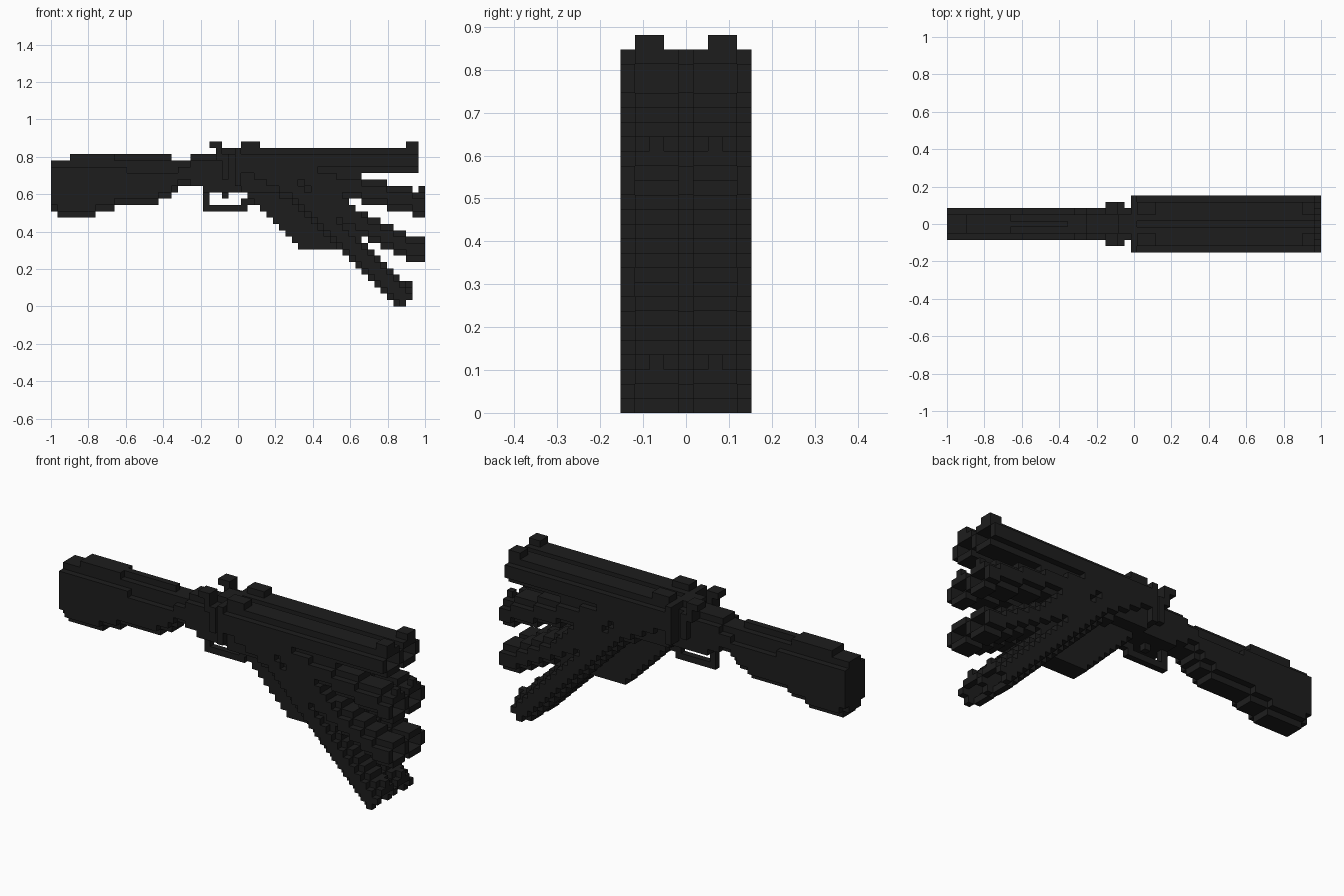
import bpy, bmesh, math

cube = bpy.data.objects.get("Cube")
if cube:
    bpy.data.objects.remove(cube, do_unlink=True)

V = 2 / 59  # block size: 59 long, 9 wide, 26 high

mat = bpy.data.materials.new("charcoal black")
mat.use_nodes = True
COLOUR = (0.0125, 0.0125, 0.0125, 1)
mat.diffuse_color = COLOUR
bsdf = mat.node_tree.nodes["Principled BSDF"]
bsdf.inputs["Base Color"].default_value = COLOUR
bsdf.inputs["Roughness"].default_value = 0.9


def box(i0, i1, j0, j1, k0, k1):
    """Blocks in an inclusive range along x, y and z."""
    return {(i, j, k) for i in range(i0, i1 + 1)
            for j in range(j0, j1 + 1) for k in range(k0, k1 + 1)}


def both(cells):
    """Mirror blocks across the centre plane."""
    return cells | {(i, -j, k) for i, j, k in cells}


def build(name, cells):
    """Make the outer skin of a set of blocks, with flat areas merged."""
    bm = bmesh.new()
    verts = {}

    def vert(p):
        if p not in verts:
            verts[p] = bm.verts.new((-1 + p[0] * V, (p[1] - 0.5) * V, p[2] * V))
        return verts[p]

    for c in sorted(cells):
        for axis in range(3):
            for side in (0, 1):
                n = list(c)
                n[axis] += 1 if side else -1
                if tuple(n) in cells:
                    continue
                u, w = (axis + 1) % 3, (axis + 2) % 3
                ring = []
                for du, dw in ((0, 0), (1, 0), (1, 1), (0, 1)):
                    p = list(c)
                    p[axis] += side
                    p[u] += du
                    p[w] += dw
                    ring.append(vert(tuple(p)))
                bm.faces.new(ring if side else ring[::-1])
    bmesh.ops.dissolve_limit(bm, angle_limit=math.radians(1),
                             verts=bm.verts[:], edges=bm.edges[:])
    mesh = bpy.data.meshes.new(name)
    bm.to_mesh(mesh)
    bm.free()
    mesh.materials.append(mat)
    obj = bpy.data.objects.new(name, mesh)
    bpy.context.collection.objects.link(obj)


def barrel_pair(i0, i1, base, height, bore=6):
    """Two rounded barrels side by side, stepping down along x, open at the end."""
    cells = set()
    for i in range(i0, i1 + 1):
        b = base(i)
        cells |= both(box(i, i, 1, 3, b, b + height - 1))
        cells |= box(i, i, -4, 4, b + 1, b + height - 2)
        if i > i1 - bore:
            cells -= both(box(i, i, 1, 3, b + 1, b + height - 2))
    return cells


# Fanned barrels, each pair steeper than the one above
build("top_barrels", barrel_pair(30, 57, lambda i: 21, 4))
build("second_barrels",
      barrel_pair(30, 58, lambda i: 14 + max(0, math.ceil((56.5 - i) / 4)), 4))
build("third_barrels",
      barrel_pair(30, 58, lambda i: 7 + max(0, math.ceil((55.5 - i) / 2)), 4))
lowest = barrel_pair(34, 56, lambda i: 54 - i, 5)
build("lowest_barrels", {c for c in lowest if c[2] >= (1 if c[0] == 56 else 0)})

# Sights on the barrels
build("rear_sights", both(box(30, 32, 2, 3, 25, 25)))
build("front_sights", both(box(56, 57, 2, 3, 25, 25)))
build("second_sights", both(box(58, 58, 2, 2, 18, 18)))
build("lowest_sights", both(box(56, 56, 2, 2, 3, 3)))

# Breech plate and block where the barrels meet
build("breech_plate", box(29, 29, -4, 4, 19, 24))
build("breech_block", box(30, 41, -3, 3, 20, 21) | box(30, 34, -3, 3, 18, 20))

# Web filling the roots of the fan, cut parallel to the lowest barrels
web = set()
for k in range(14, 23):
    web |= box(59 - k, 62 - k, -4, 4, k, k)
build("barrel_web", web)

# Fore-end below the lowest barrels
fore = set()
for i in range(30, 46):
    fore |= box(i, i, -1, 1, max(9, 48 - i), min(22, 56 - i))
build("fore_end", fore)

# Receiver with rounded upper edge
build("receiver", box(22, 28, -2, 2, 19, 22) | box(24, 31, -2, 2, 18, 18)
      | box(22, 25, -1, 1, 23, 23) | box(26, 28, -2, 2, 23, 23)
      | box(27, 28, -1, 1, 24, 24))

# Hammers with swept spurs
build("hammers", both(box(27, 27, 3, 3, 20, 22) | box(26, 27, 2, 3, 23, 23)
                      | box(26, 26, 2, 3, 24, 24) | box(25, 26, 2, 3, 25, 25)))

# Trigger and guard
build("trigger", box(27, 27, 0, 0, 17, 17))
build("trigger_guard", box(24, 30, 0, 0, 15, 15) | box(24, 24, 0, 0, 16, 17)
      | box(30, 31, 0, 0, 16, 16) | box(31, 31, 0, 0, 17, 17))

# Stock: sections of (first, last, bottom row, top row of the wide part)
stock = set()
for i0, i1, low, wide in ((0, 0, 15, 21), (1, 6, 14, 21), (7, 9, 15, 21),
                          (10, 11, 16, 21), (12, 16, 16, 20), (17, 18, 17, 20),
                          (19, 19, 18, 20), (20, 23, 19, 21)):
    stock |= box(i0, i1, -1, 1, low, 22)
    stock |= box(i0, i1, -2, 2, low + 1, wide)
stock |= box(3, 9, -1, 1, 23, 23) | box(10, 18, 0, 0, 23, 23)
build("stock", stock)
